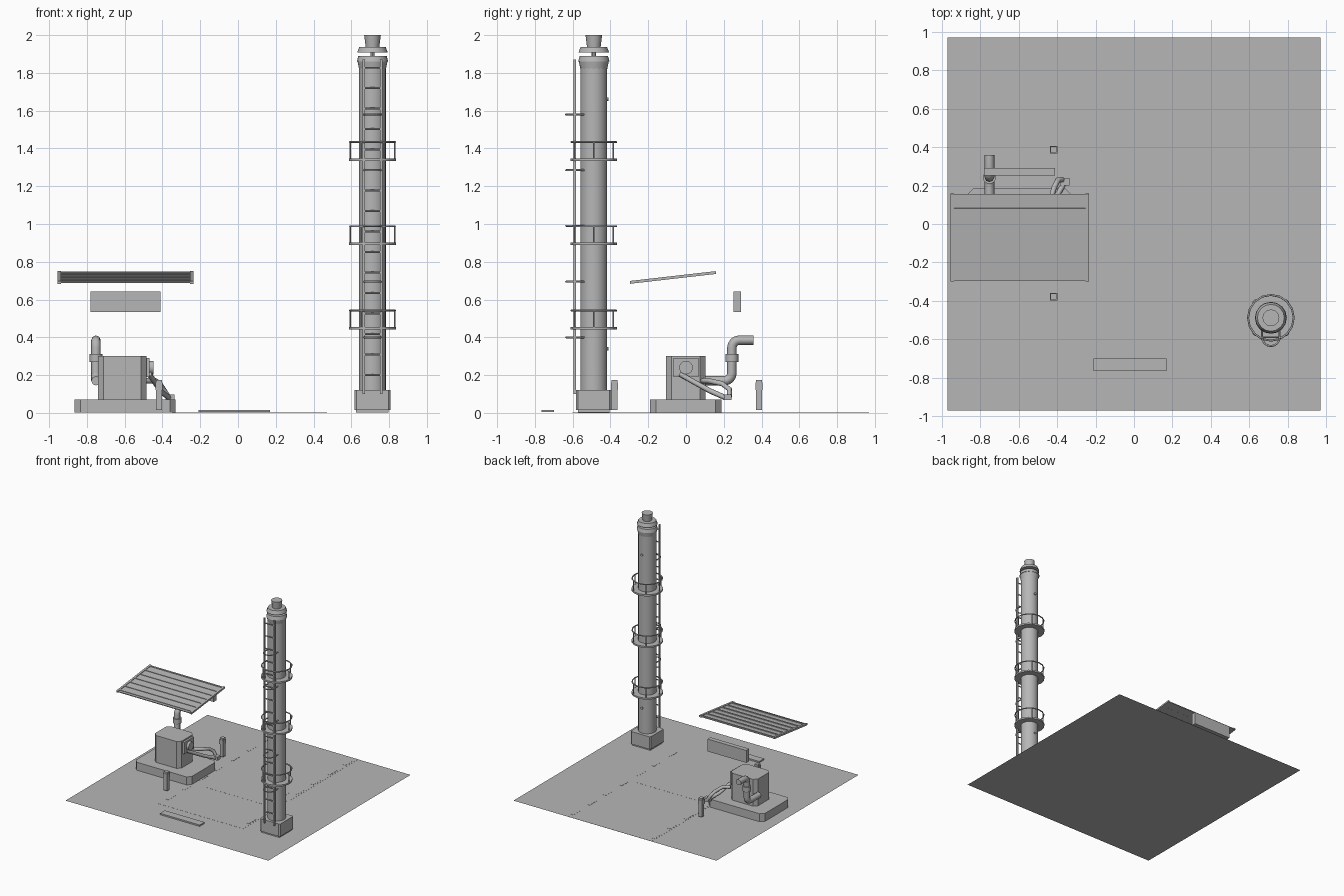
import bpy, bmesh, math
from mathutils import Vector, Matrix

if "Cube" in bpy.data.objects:
    bpy.data.objects.remove(bpy.data.objects["Cube"], do_unlink=True)

grey = bpy.data.materials.new("plain_grey")
grey.use_nodes = True
GREY = (0.47, 0.47, 0.47, 1)
grey.diffuse_color = GREY
grey.node_tree.nodes["Principled BSDF"].inputs["Base Color"].default_value = GREY


def finish(name, bm, smooth=False):
    """Turn a bmesh into a named, coloured object."""
    mesh = bpy.data.meshes.new(name)
    bmesh.ops.recalc_face_normals(bm, faces=bm.faces)
    bm.to_mesh(mesh)
    bm.free()
    mesh.materials.append(grey)
    obj = bpy.data.objects.new(name, mesh)
    bpy.context.collection.objects.link(obj)
    if smooth:
        bpy.ops.object.select_all(action='DESELECT')
        obj.select_set(True)
        bpy.context.view_layer.objects.active = obj
        bpy.ops.object.shade_smooth_by_angle(angle=math.radians(35))
    return obj


def box(name, xs, ys, zs, chamfer=0):
    """Box from ranges, with optionally chamfered upright corners."""
    bm = bmesh.new()
    bmesh.ops.create_cube(bm, size=1)
    for v in bm.verts:
        v.co = [r[0] + (c + 0.5) * (r[1] - r[0]) for c, r in zip(v.co, (xs, ys, zs))]
    if chamfer:
        upright = [e for e in bm.edges
                   if abs(e.verts[0].co.z - e.verts[1].co.z) > 0.01]
        bmesh.ops.bevel(bm, geom=upright, offset=chamfer, segments=1, affect='EDGES')
    return finish(name, bm)


def lathe(name, centre, profile, sides=24, smooth=True):
    """Spin an open (radius, z) profile round an upright axis."""
    bm = bmesh.new()
    verts = [bm.verts.new((r, 0, z)) for r, z in profile]
    edges = [bm.edges.new(pair) for pair in zip(verts, verts[1:])]
    bmesh.ops.spin(bm, geom=verts + edges, cent=(0, 0, 0), axis=(0, 0, 1),
                   angle=math.tau, steps=sides)
    bmesh.ops.remove_doubles(bm, verts=bm.verts, dist=1e-5)
    bmesh.ops.translate(bm, verts=bm.verts, vec=(*centre, 0))
    return finish(name, bm, smooth)


def rod(name, a, b, radius, sides=8):
    """Straight cylinder between two points."""
    a, b = Vector(a), Vector(b)
    bm = bmesh.new()
    turn = (b - a).to_track_quat('Z', 'Y').to_matrix().to_4x4()
    bmesh.ops.create_cone(bm, cap_ends=True, segments=sides, radius1=radius,
                          radius2=radius, depth=(b - a).length,
                          matrix=Matrix.Translation((a + b) / 2) @ turn)
    return finish(name, bm, True)


def tube(name, points, radius, closed=False):
    """Bent tube along a path."""
    curve = bpy.data.curves.new(name, 'CURVE')
    curve.dimensions = '3D'
    curve.bevel_depth = radius
    curve.bevel_resolution = 2
    curve.use_fill_caps = True
    spline = curve.splines.new('POLY')
    spline.points.add(len(points) - 1)
    for p, co in zip(spline.points, points):
        p.co = (*co, 1)
    spline.use_cyclic_u = closed
    curve.materials.append(grey)
    obj = bpy.data.objects.new(name, curve)
    bpy.context.collection.objects.link(obj)
    bpy.ops.object.select_all(action='DESELECT')
    obj.select_set(True)
    bpy.context.view_layer.objects.active = obj
    bpy.ops.object.convert(target='MESH')
    bpy.ops.object.shade_smooth_by_angle(angle=math.radians(50))
    return obj


# Ground sheet, yard and bay plates, dashed edge markings, kerb
bm = bmesh.new()
bmesh.ops.create_grid(bm, x_segments=1, y_segments=1, size=0.97)
finish("ground", bm)
box("yard_plate", (-0.35, 0.47), (-0.6, 0.97), (0, 0.0008))
box("bay_plate", (-0.24, 0.385), (-0.14, 0.145), (0, 0.0014))
for i in range(7):
    y = -0.5 + i * 0.22
    for side, x in (("right", -0.34), ("left", 0.43)):
        box(f"{side}_dash_{i}", (x, x + 0.025), (y, y + 0.1), (0, 0.002))
box("kerb", (-0.21, 0.17), (-0.766, -0.7), (0.004, 0.016))

# Two bollards with a wider top band
for name, y in (("front", -0.378), ("back", 0.387)):
    box(f"{name}_bollard", (-0.434, -0.402), (y - 0.016, y + 0.016), (0.015, 0.175))
    box(f"{name}_bollard_band", (-0.437, -0.399), (y - 0.019, y + 0.019), (0.12, 0.16))

# Sloping canopy with cross ribs and side rails
LOW, HIGH = Vector((0, -0.297, 0.69)), Vector((0, 0.158, 0.742))
SLOPE = math.atan2(HIGH.z - LOW.z, HIGH.y - LOW.y)


def canopy_part(name, x, t, size, lift=0):
    obj = box(name, *[(-s / 2, s / 2) for s in size])
    obj.rotation_euler.x = SLOPE
    obj.location = LOW.lerp(HIGH, t) + Vector((x, 0, lift))
    return obj


canopy_part("canopy_sheet", -0.595, 0.5, (0.7, 0.455, 0.007))
for i in range(7):
    canopy_part(f"canopy_rib_{i}", -0.595, 0.06 + i * 0.152, (0.7, 0.013, 0.012), 0.002)
for side, x in (("right", -0.946), ("left", -0.244)):
    canopy_part(f"canopy_{side}_rail", x, 0.5, (0.018, 0.458, 0.015), 0.001)
box("sign_board", (-0.78, -0.41), (0.252, 0.291), (0.535, 0.642))

# Machine on its plinth, with a round cover on the side
box("machine_plinth", (-0.865, -0.33), (-0.19, 0.187), (0.001, 0.07), 0.03)
box("machine_body", (-0.74, -0.485), (-0.105, 0.102), (0.07, 0.302), 0.028)
box("side_box", (-0.49, -0.468), (-0.065, 0.065), (0.19, 0.29))
rod("side_cover", (-0.47, 0, 0.24), (-0.447, 0, 0.24), 0.036, 20)

# Exhaust pipe with rounded elbows and a collar
px, mid, r = -0.752, 0.243, 0.04
path = [(px, 0.08, 0.17)]
for cy, cz, start in ((mid - r, 0.17 + r, -90), (mid + r, 0.385 - r, 180)):
    for i in range(5):
        a = math.radians(start + (22.5 * i if start < 0 else -22.5 * i))
        path.append((px, cy + r * math.cos(a), cz + r * math.sin(a)))
path.append((px, 0.358, 0.385))
tube("exhaust_pipe", path, 0.025)
rod("exhaust_collar", (px, mid, 0.27), (px, mid, 0.312), 0.034, 16)

# Hoses and nozzle at the machine's side
tube("lower_hose", [(-0.47, -0.03, 0.205), (-0.445, 0.03, 0.17), (-0.41, 0.13, 0.115),
                    (-0.365, 0.21, 0.08)], 0.014)
tube("upper_hose", [(-0.49, 0.09, 0.17), (-0.435, 0.12, 0.17), (-0.415, 0.19, 0.155),
                    (-0.395, 0.23, 0.125), (-0.37, 0.23, 0.085)], 0.014)
box("hose_nozzle", (-0.385, -0.335), (0.2, 0.24), (0.068, 0.098))

# Chimney: base block, shaft, crown rings, cap and top cup
C = (0.712, -0.488)
box("chimney_foot", (0.625, 0.797), (C[1] - 0.084, C[1] + 0.084), (0.001, 0.02))
box("chimney_base", (0.617, 0.807), (C[1] - 0.094, C[1] + 0.094), (0.014, 0.122), 0.01)
lathe("chimney_shaft", C, [(0, 0.12), (0.071, 0.12), (0.071, 1.83), (0, 1.83)])
lathe("crown_taper", C, [(0, 1.805), (0.068, 1.805), (0.08, 1.865), (0, 1.865)], 16)
lathe("crown_ring", C, [(0, 1.86), (0.083, 1.86), (0.075, 1.89), (0, 1.89)], 16)
lathe("cap_stem", C, [(0, 1.88), (0.011, 1.88), (0.011, 1.92), (0, 1.92)], 8)
lathe("cap_plate", C, [(0, 1.907), (0.081, 1.907), (0.07, 1.938), (0, 1.938)], 16)
lathe("top_cup", C, [(0, 1.936), (0.036, 1.936), (0.044, 2), (0, 2)], 12)
for i, z in enumerate((0.34, 1.66)):
    rod(f"shaft_bolt_{i}", (C[0], C[1] + 0.06, z), (C[0], C[1] + 0.079, z), 0.01)


def around(angle, radius, z):
    return C[0] + radius * math.cos(angle), C[1] + radius * math.sin(angle), z


# Three ring platforms with posts and handrails
for level in range(3):
    z = 0.442 + level * 0.446
    lathe(f"platform_{level}", C, [(0.068, z), (0.124, z), (0.124, z + 0.014),
                                   (0.068, z + 0.014), (0.068, z)], 16)
    tube(f"handrail_{level}",
         [around(i * math.tau / 16, 0.119, z + 0.1) for i in range(16)], 0.005, True)
    for i in range(6):
        a = i * math.tau / 6
        rod(f"rail_post_{level}_{i}", around(a, 0.119, z), around(a, 0.119, z + 0.1), 0.004)

# Ladder with rungs and bowed safety hoops
ly, half = -0.589, 0.046
for side in (-1, 1):
    x = C[0] + side * half
    box("ladder_left_rail" if side > 0 else "ladder_right_rail",
        (x - 0.006, x + 0.006), (ly - 0.007, ly + 0.007), (0.1, 1.872))
for i in range(16):
    z = 0.2 + i * 0.1085
    rod(f"ladder_rung_{i}", (C[0] - half, ly, z), (C[0] + half, ly, z), 0.005)
for i in range(5):
    z = 0.4 + i * 0.295
    tube(f"ladder_hoop_{i}",
         [(C[0] + half * math.cos(k * math.pi / 8), ly - half * math.sin(k * math.pi / 8), z)
          for k in range(9)], 0.005)
    for side in (-1, 1):
        x = C[0] + side * half
        rod(f"ladder_bracket_{i}_{side}", (x, ly, z), (x, C[1] - 0.04, z), 0.005)
